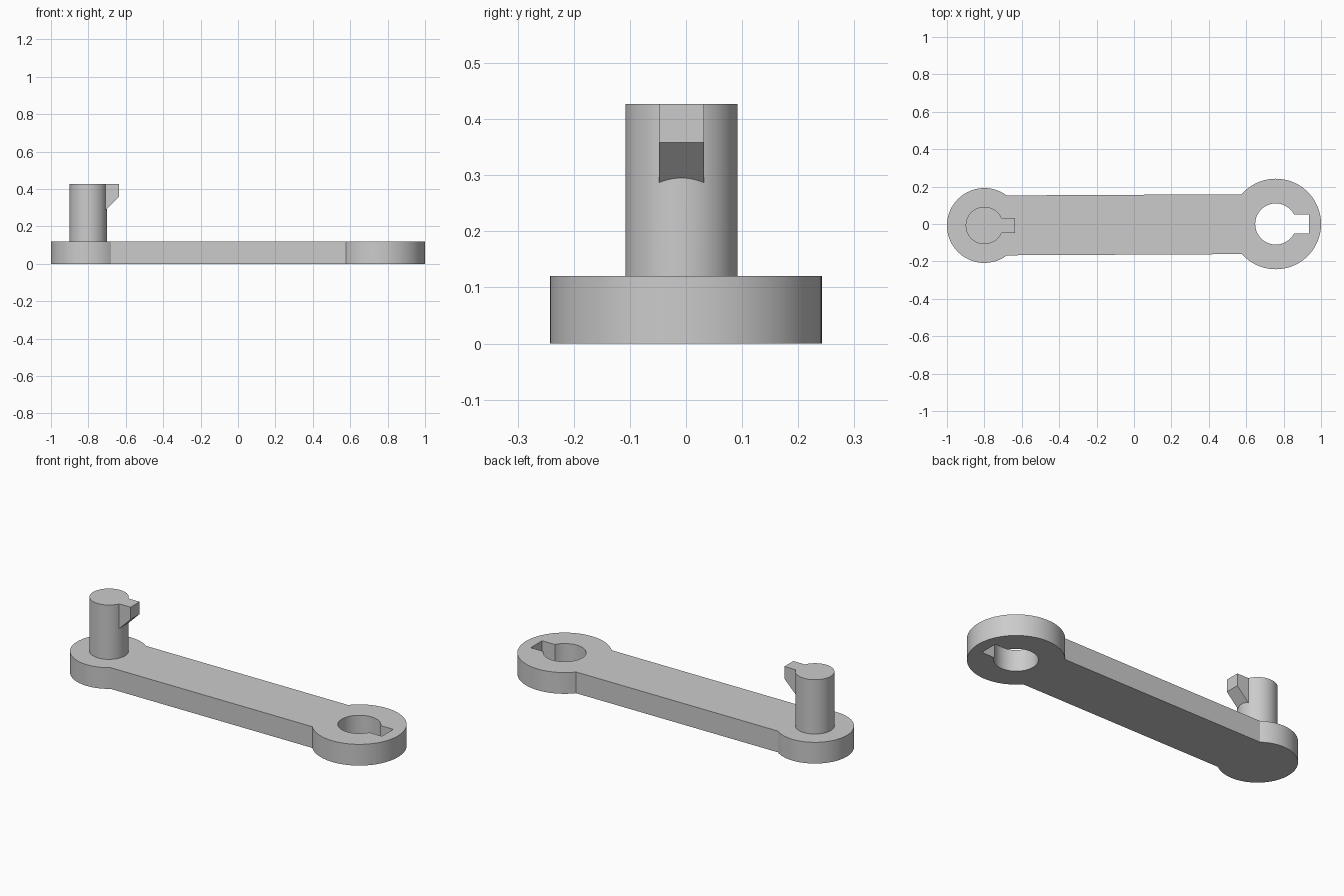
import bpy, bmesh, math

if "Cube" in bpy.data.objects:
    bpy.data.objects.remove(bpy.data.objects["Cube"])

grey = bpy.data.materials.new("plain grey")
grey.diffuse_color = (0.6, 0.6, 0.6, 1)
grey.use_nodes = True
grey.node_tree.nodes["Principled BSDF"].inputs["Base Color"].default_value = grey.diffuse_color

THICK = 0.12
PIN = (-0.8, -0.008)      # small end centre
EYE = (0.758, 0.0)        # large end centre
TILT = math.atan2(EYE[1] - PIN[1], EYE[0] - PIN[0])


def arc(centre, radius, start, end, steps):
    """Points on an arc, both ends included."""
    return [(centre[0] + radius * math.cos(start + (end - start) * i / steps),
             centre[1] + radius * math.sin(start + (end - start) * i / steps))
            for i in range(steps + 1)]


def prism(name, points, offset, material=grey):
    """Closed loop of 3D points extruded along offset."""
    bm = bmesh.new()
    face = bm.faces.new([bm.verts.new(p) for p in points])
    ext = bmesh.ops.extrude_face_region(bm, geom=[face])
    bmesh.ops.translate(bm, vec=offset,
                        verts=[v for v in ext["geom"] if isinstance(v, bmesh.types.BMVert)])
    bmesh.ops.recalc_face_normals(bm, faces=bm.faces)
    mesh = bpy.data.meshes.new(name)
    bm.to_mesh(mesh)
    bm.free()
    mesh.materials.append(material)
    obj = bpy.data.objects.new(name, mesh)
    bpy.context.collection.objects.link(obj)
    return obj


def upright(name, outline, z0, z1):
    return prism(name, [(x, y, z0) for x, y in outline], (0, 0, z1 - z0))


def combine(target, tool, operation):
    """Apply a boolean, then remove the helper."""
    tool.hide_render = True
    mod = target.modifiers.new("boolean", "BOOLEAN")
    mod.operation, mod.solver, mod.object = operation, "EXACT", tool
    bpy.context.view_layer.objects.active = target
    bpy.ops.object.modifier_apply(modifier=mod.name)
    bpy.data.objects.remove(tool)


def smooth(obj):
    bpy.ops.object.select_all(action="DESELECT")
    obj.select_set(True)
    bpy.context.view_layer.objects.active = obj
    bpy.ops.object.shade_smooth_by_angle(angle=math.radians(25))


# Arm: two round ends joined by a straight bar
HALF = 0.16
small = math.asin(HALF / 0.2)
large = math.asin(HALF / 0.242)
outline = arc(PIN, 0.2, small + TILT, 2 * math.pi - small + TILT, 72)
outline += arc(EYE, 0.242, large - math.pi + TILT, math.pi - large + TILT, 80)
arm = upright("crank_arm", outline, 0, THICK)

# Keyhole through the large end
R, KEY = 0.11, 0.051
a = math.asin(KEY / R)
keyhole = arc(EYE, R, a, 2 * math.pi - a, 64) + [(0.935, -KEY), (0.935, KEY)]
combine(arm, upright("keyhole_cutter", keyhole, -0.1, THICK + 0.1), "DIFFERENCE")
smooth(arm)

# Pin with a chamfered locking catch near its top
TOP = 0.427
pin = upright("pin", arc(PIN, 0.1, 0, 2 * math.pi * 71 / 72, 71), THICK - 0.02, TOP)
y0, width = PIN[1] - 0.04, 0.08
profile = [(-0.76, TOP), (-0.637, TOP), (-0.637, 0.358), (-0.76, 0.235)]
catch = prism("catch", [(x, y0, z) for x, z in profile], (0, width, 0))
combine(pin, catch, "UNION")
smooth(pin)
